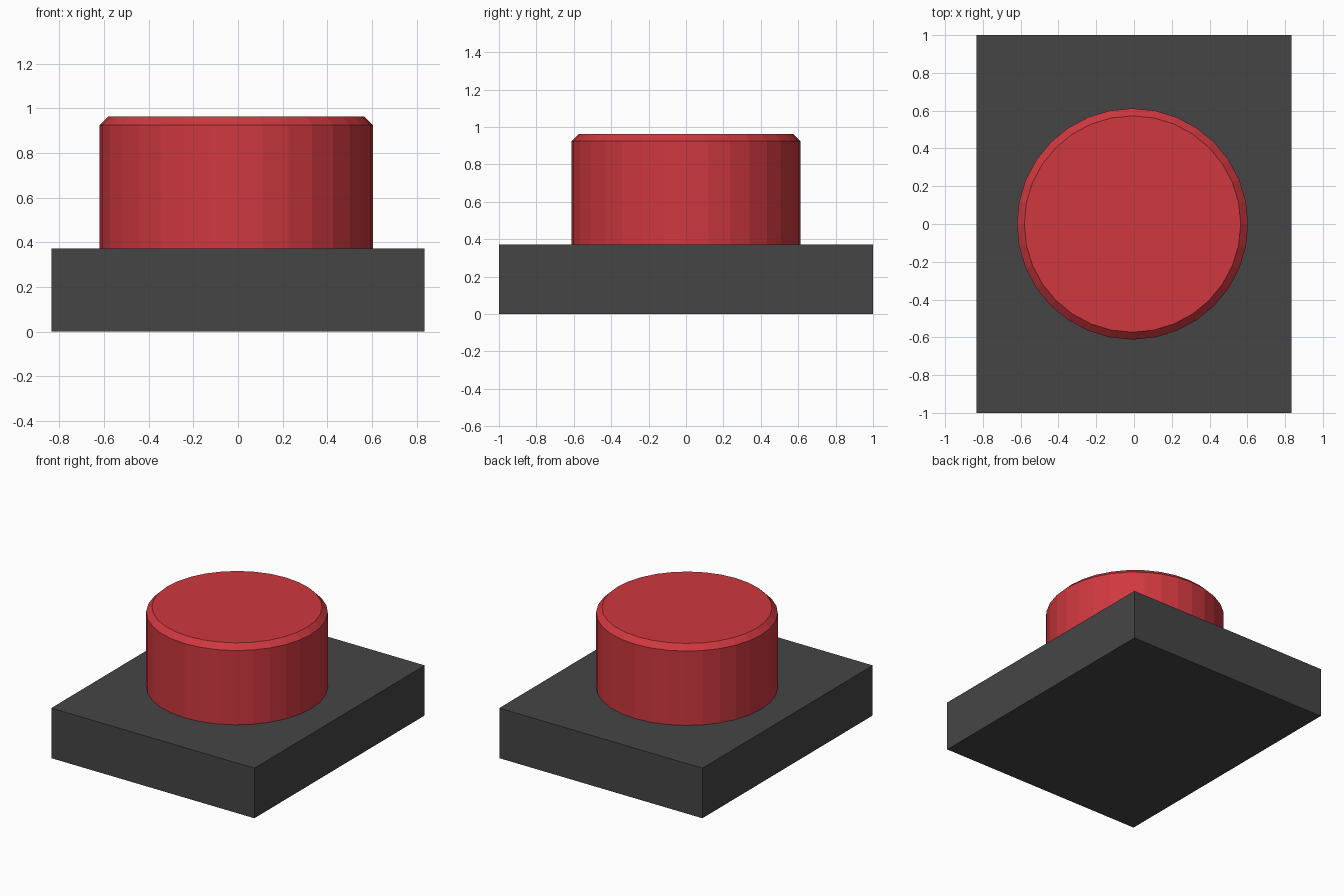
import bpy, bmesh

if "Cube" in bpy.data.objects:
    bpy.data.objects.remove(bpy.data.objects["Cube"])

BASE_TOP = 0.372
CAP_TOP = 0.963
RADIUS = 0.612
CHAMFER = 0.039


def add_part(name, bm, color):
    mesh = bpy.data.meshes.new(name)
    bm.to_mesh(mesh)
    bm.free()
    obj = bpy.data.objects.new(name, mesh)
    bpy.context.collection.objects.link(obj)
    mat = bpy.data.materials.new(name + "_color")
    mat.diffuse_color = color
    mat.use_nodes = True
    mat.node_tree.nodes["Principled BSDF"].inputs["Base Color"].default_value = mat.diffuse_color
    mesh.materials.append(mat)
    return obj


# Rectangular base block
bm = bmesh.new()
bmesh.ops.create_cube(bm, size=1)
bmesh.ops.scale(bm, vec=(1.67, 2.0, BASE_TOP), verts=bm.verts)
bmesh.ops.translate(bm, vec=(0, 0, BASE_TOP / 2), verts=bm.verts)
add_part("base", bm, (0.06, 0.06, 0.06, 1))

# Round push button, seated on the base, with a chamfered top rim
bm = bmesh.new()
height = CAP_TOP - BASE_TOP
bmesh.ops.create_cone(bm, cap_ends=True, segments=32, radius1=RADIUS,
                      radius2=RADIUS, depth=height)
bmesh.ops.translate(bm, vec=(-0.008, 0, BASE_TOP + height / 2), verts=bm.verts)
rim = [e for e in bm.edges if all(v.co.z > CAP_TOP - 0.01 for v in e.verts)]
bmesh.ops.bevel(bm, geom=rim, offset=CHAMFER, offset_type='OFFSET',
                segments=1, profile=0.5, affect='EDGES')
add_part("button", bm, (0.62, 0.04, 0.05, 1))
